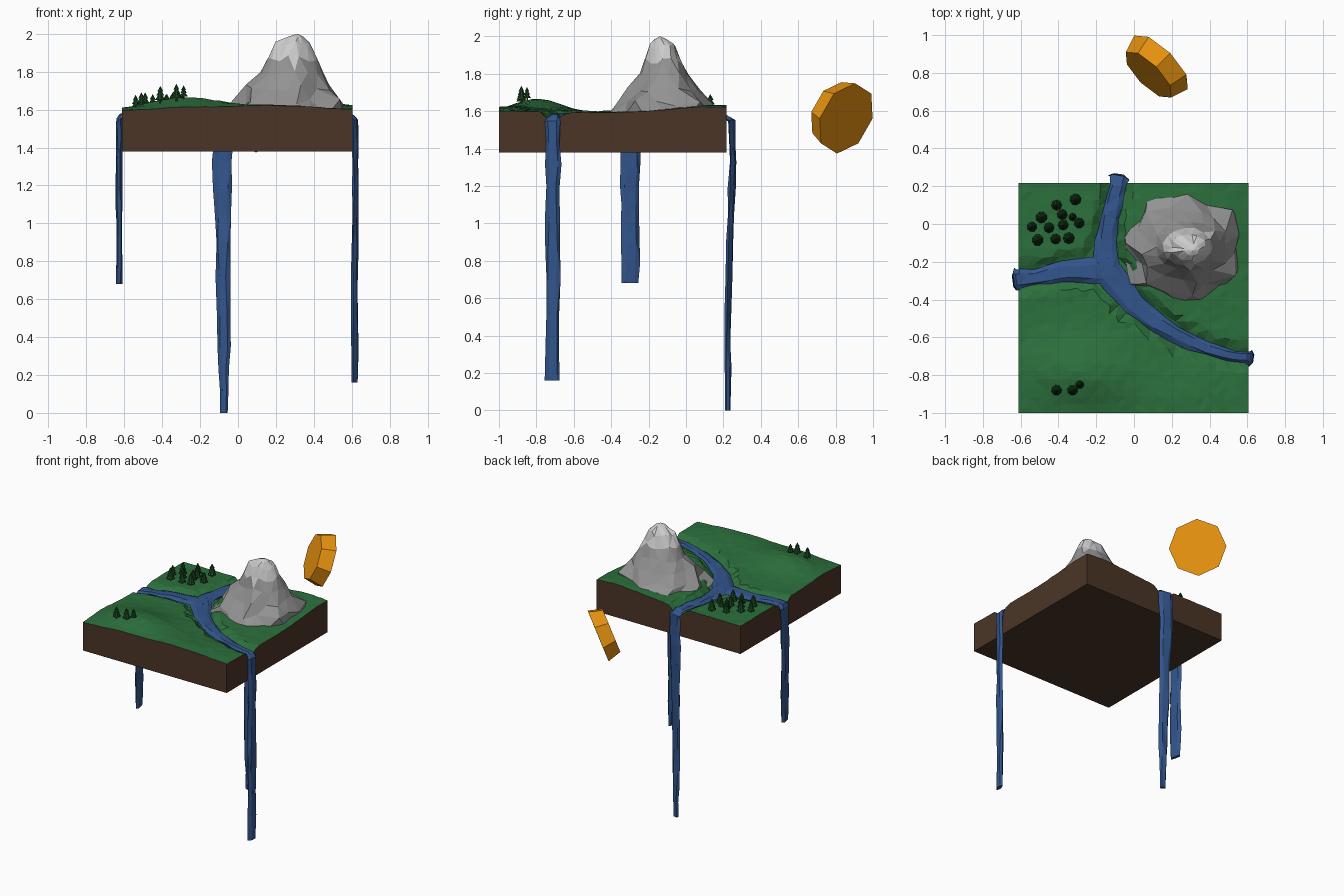
import bpy, bmesh, math, random
from mathutils import Vector, Matrix
from mathutils.geometry import intersect_point_line

if "Cube" in bpy.data.objects:
    bpy.data.objects.remove(bpy.data.objects["Cube"])

random.seed(4)


def mat(name, rgb):
    m = bpy.data.materials.new(name)
    m.diffuse_color = (*rgb, 1)
    m.use_nodes = True
    m.node_tree.nodes["Principled BSDF"].inputs["Base Color"].default_value = m.diffuse_color
    return m


GRASS = mat("grass", (0.025, 0.16, 0.045))
SOIL = mat("soil", (0.07, 0.036, 0.02))
WATER = mat("water", (0.032, 0.09, 0.26))
LEAF = mat("leaf", (0.008, 0.05, 0.012))
BARK = mat("bark", (0.08, 0.035, 0.015))
ROCK = mat("rock", (0.29, 0.29, 0.29))
SNOW = mat("snow", (0.6, 0.6, 0.6))
ORANGE = mat("sun_orange", (0.8, 0.29, 0.005))


def make(name, bm, mats):
    bmesh.ops.recalc_face_normals(bm, faces=bm.faces)
    me = bpy.data.meshes.new(name)
    bm.to_mesh(me)
    bm.free()
    for m in mats:
        me.materials.append(m)
    ob = bpy.data.objects.new(name, me)
    bpy.context.collection.objects.link(ob)
    return ob


def jit(a):
    return random.uniform(-a, a)


# River courses: x, y, z, width (surface run, then the fall)
STREAMS = {
    "left_stream": [(-0.1, -0.25, 1.578, .13), (-0.22, -0.25, 1.578, .14), (-0.38, -0.25, 1.575, .11),
                    (-0.52, -0.28, 1.573, .09), (-0.60, -0.29, 1.57, .10), (-0.625, -0.293, 1.55, .12),
                    (-0.627, -0.298, 1.3, .105), (-0.626, -0.3, 1.0, .10), (-0.626, -0.3, 0.68, .10)],
    "back_stream": [(-0.14, -0.28, 1.578, .15), (-0.15, -0.15, 1.578, .13), (-0.14, -0.03, 1.576, .10),
                    (-0.11, 0.1, 1.574, .09), (-0.085, 0.2, 1.57, .09), (-0.08, 0.245, 1.55, .11),
                    (-0.08, 0.25, 1.33, .105), (-0.08, 0.235, 0.9, .08), (-0.075, 0.222, 0.35, .065),
                    (-0.07, 0.222, 0.0, .045)],
    "right_stream": [(-0.18, -0.2, 1.578, .15), (-0.09, -0.31, 1.578, .15), (0.0, -0.43, 1.577, .11),
                     (0.13, -0.53, 1.576, .10), (0.3, -0.63, 1.574, .08), (0.48, -0.69, 1.572, .06),
                     (0.59, -0.71, 1.568, .06), (0.618, -0.712, 1.545, .085),
                     (0.618, -0.712, 1.2, .08), (0.614, -0.712, 0.7, .075), (0.616, -0.712, 0.16, .08)],
}


def river_gap(x, y):
    p, best = Vector((x, y, 0)), 9
    for pts in STREAMS.values():
        for a, b in zip(pts, pts[1:]):
            if b[2] > 1.5:
                A, B = Vector((a[0], a[1], 0)), Vector((b[0], b[1], 0))
                q, t = intersect_point_line(p, A, B)
                q = A.lerp(B, min(1, max(0, t)))
                best = min(best, (p - q).length - (a[3] + b[3]) / 4)
    return best


def hill(x, y, cx, cy, rx, ry, h):
    return h * math.exp(-((x - cx) / rx) ** 2 - ((y - cy) / ry) ** 2)


def height(x, y):
    z = 1.593
    z += hill(x, y, -0.28, -0.79, .27, .17, .07)
    z += hill(x, y, 0.2, -0.95, .35, .2, .03)
    z += hill(x, y, 0.45, 0.15, .3, .3, .04)
    z += hill(x, y, 0.05, -0.2, .2, .3, .02)
    k = min(1, max(0, (river_gap(x, y) + 0.01) / 0.05))
    return 1.557 + (z - 1.557) * k * k * (3 - 2 * k)


# Floating slab of land
bm = bmesh.new()
N = 28
bmesh.ops.create_grid(bm, x_segments=N, y_segments=N, size=0.608)
for v in bm.verts:
    if not v.is_boundary:
        v.co.x += jit(.009)
        v.co.y += jit(.009)
    v.co += Vector((-0.003, -0.392, 0))
    v.co.z = height(v.co.x, v.co.y) + jit(.002)
bmesh.ops.triangulate(bm, faces=bm.faces)
rim = [e for e in bm.edges if e.is_boundary]
out = bmesh.ops.extrude_edge_only(bm, edges=rim)["geom"]
for g in out:
    if isinstance(g, bmesh.types.BMVert):
        g.co.z = 1.38
    elif isinstance(g, bmesh.types.BMFace):
        g.material_index = 1
base = bmesh.ops.contextual_create(bm, geom=[e for e in bm.edges if e.is_boundary])["faces"]
for f in base:
    f.material_index = 1
make("land", bm, [GRASS, SOIL])


def loft(bm, rings):
    for a, b in zip(rings, rings[1:]):
        for i in range(len(a)):
            j = (i + 1) % len(a)
            bm.faces.new((a[i], a[j], b[j], b[i]))


# Streams running into waterfalls: flattened six-sided tubes
for name, pts in STREAMS.items():
    path = []
    for a, b in zip(pts, pts[1:]):
        n = 3 if abs(a[2] - b[2]) > .1 else 2
        path += [Vector(a).lerp(Vector(b), i / n) for i in range(n)]
    path.append(Vector(pts[-1]))
    bm, rings, side = bmesh.new(), [], None
    for i, p in enumerate(path):
        t = (path[min(i + 1, len(path) - 1)] - path[max(i - 1, 0)]).to_3d().normalized()
        if p[2] > 1.56:
            side = t.cross(Vector((0, 0, 1))).normalized()
        up = side.cross(t).normalized()
        ring = []
        for u, w in ((-.5, 0), (-.3, .014), (.25, .014), (.5, 0), (.3, -.013), (-.25, -.013)):
            co = p.to_3d() + side * (u * p[3] + jit(.006)) + up * (w + jit(.004))
            if i == len(path) - 1:
                co.z = p[2]
            ring.append(bm.verts.new(co))
        rings.append(ring)
    loft(bm, rings)
    bm.faces.new(rings[0])
    bm.faces.new(rings[-1])
    bmesh.ops.triangulate(bm, faces=bm.faces)
    make(name, bm, [WATER])

# Rocky mountain with a pale cap: centre x, centre y, radius x, radius y, z, roughness
bm, rings = bmesh.new(), []
S = 15
for k, (cx, cy, rx, ry, z, j) in enumerate([
        (.27, -.115, .32, .30, 1.575, .13), (.27, -.115, .285, .26, 1.64, .13),
        (.275, -.115, .225, .19, 1.715, .08), (.28, -.115, .17, .135, 1.79, .07),
        (.285, -.12, .135, .10, 1.87, .06), (.29, -.125, .095, .07, 1.945, .08),
        (.305, -.135, .04, .03, 1.985, .08)]):
    ring = []
    for i in range(S):
        a = math.tau * (i + .5 * (k % 2)) / S + jit(.08)
        f = 1 + jit(j) + (.07 if i % 2 else -.07) * (k < 2)
        ring.append(bm.verts.new((min(.6, cx + rx * f * math.cos(a)), cy + ry * f * math.sin(a),
                                  z + jit(.018) * (0 < k < 6))))
    rings.append(ring)
loft(bm, rings)
tip = bm.verts.new((.312, -.14, 2.0))
for i in range(S):
    bm.faces.new((rings[-1][i], rings[-1][(i + 1) % S], tip))
bm.faces.new(rings[0])
bmesh.ops.triangulate(bm, faces=bm.faces)
for f in bm.faces:
    f.material_index = int(f.calc_center_median().z > 1.85)
make("mountain", bm, [ROCK, SNOW])

# Pine trees: trunk and three stacked cones, one shared mesh
bm = bmesh.new()
for r1, r2, z, h, m in ((.005, .005, 0, .03, 1), (.028, .004, .02, .035, 0),
                        (.022, .003, .043, .03, 0), (.016, 0, .064, .03, 0)):
    old = set(bm.faces)
    bmesh.ops.create_cone(bm, cap_ends=True, segments=8, radius1=r1, radius2=r2, depth=h,
                          matrix=Matrix.Translation((0, 0, z + h / 2)))
    for f in set(bm.faces) - old:
        f.material_index = m
tree = make("pine_tree", bm, [LEAF, BARK])
SPOTS = [(-.41, .10, 1), (-.31, .13, 1.1), (-.49, .035, 1.1), (-.38, .05, 1), (-.325, .037, .75),
         (-.29, .005, 1), (-.54, -.015, .95), (-.45, -.02, 1), (-.375, -.005, 1), (-.51, -.085, 1.1),
         (-.415, -.08, 1), (-.345, -.075, 1.1), (-.41, -.88, 1), (-.325, -.88, 1), (-.287, -.85, .8)]
for n, (x, y, s) in enumerate(SPOTS):
    ob = tree if n == 0 else tree.copy()
    if n:
        bpy.context.collection.objects.link(ob)
    ob.location = (x, y, height(x, y) - .005)
    ob.scale = (s, s, s)
    ob.rotation_euler.z = n

# Tilted eight-sided sun disc
bm = bmesh.new()
bmesh.ops.create_cone(bm, cap_ends=True, segments=8, radius1=.17, radius2=.2, depth=.1)
bmesh.ops.triangulate(bm, faces=[f for f in bm.faces if len(f.verts) == 4])
sun = make("sun", bm, [ORANGE])
sun.rotation_euler = Vector((.69, .69, -.36)).to_track_quat('Z', 'Y').to_euler()
sun.location = (.11, .823, 1.578)
